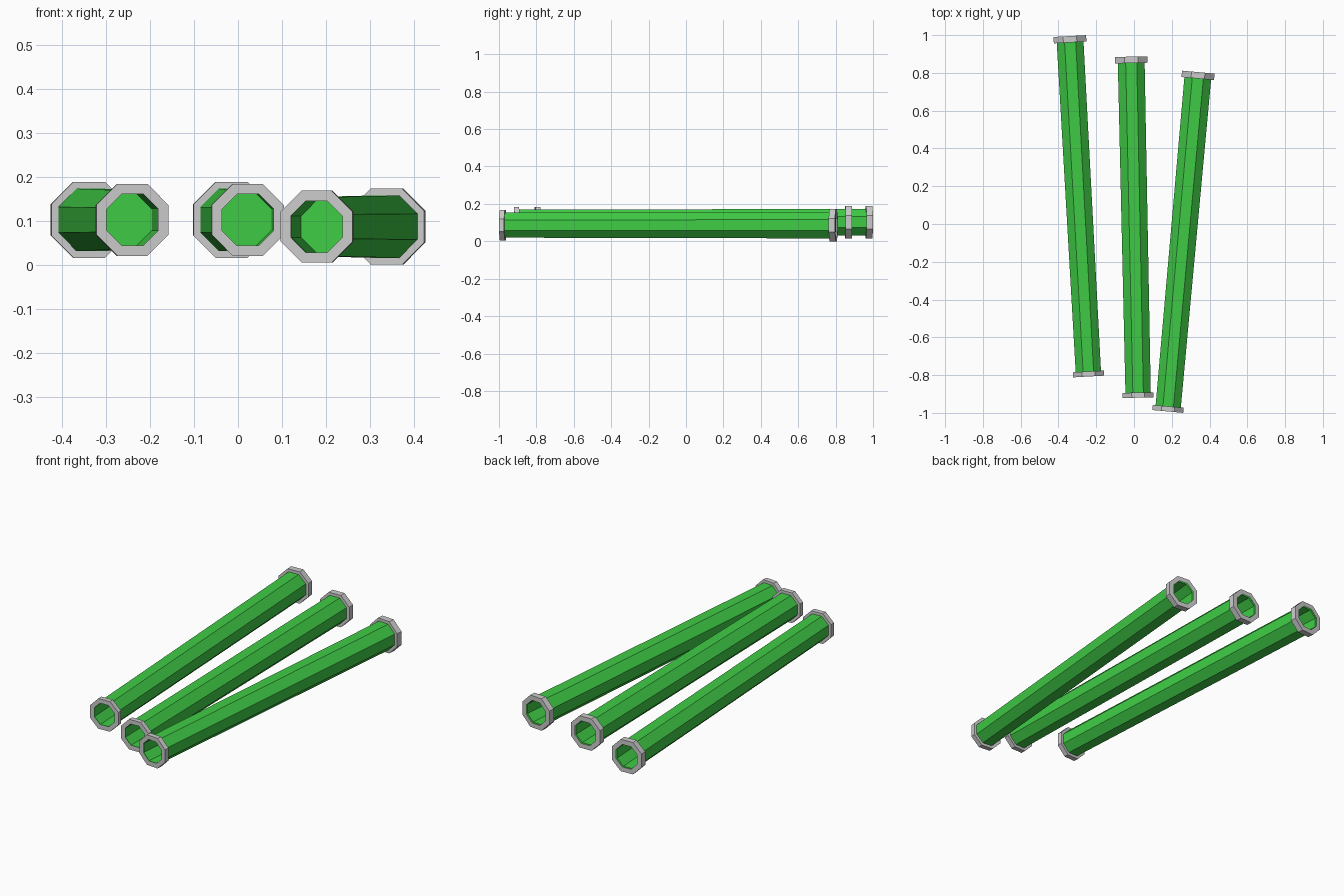
import bpy, math
from mathutils import Vector

if "Cube" in bpy.data.objects:
    bpy.data.objects.remove(bpy.data.objects["Cube"])

SIDES = 8
green = bpy.data.materials.new("green")
green.diffuse_color = (0.05, 0.6, 0.06, 1)
green.use_nodes = True
green.node_tree.nodes["Principled BSDF"].inputs["Base Color"].default_value = green.diffuse_color


def loft(name, sections, caps=False, closed=False, mat=None):
    """Octagonal loft along y; sections are (apothem, y)."""
    verts, faces = [], []
    for apothem, y in sections:
        r = apothem / math.cos(math.pi / SIDES)
        for k in range(SIDES):
            a = 2 * math.pi * (k + 0.5) / SIDES
            verts.append((r * math.cos(a), y, r * math.sin(a)))
    n = len(sections)
    for i in range(n if closed else n - 1):
        p, q = i * SIDES, (i + 1) % n * SIDES
        for k in range(SIDES):
            m = (k + 1) % SIDES
            faces.append((p + k, p + m, q + m, q + k))
    if caps:
        faces.append(tuple(reversed(range(SIDES))))
        faces.append(tuple(range((n - 1) * SIDES, n * SIDES)))
    mesh = bpy.data.meshes.new(name)
    mesh.from_pydata(verts, [], faces)
    if mat:
        mesh.materials.append(mat)
    ob = bpy.data.objects.new(name, mesh)
    bpy.context.collection.objects.link(ob)
    return ob


# Pipe axes: centre of the front collar, centre of the back collar
pipes = {
    "left": ((-0.241, -0.794, 0.102), (-0.339, 0.978, 0.102)),
    "middle": ((0.022, -0.906, 0.102), (-0.015, 0.869, 0.102)),
    "right": ((0.180, -0.979, 0.0865), (0.339, 0.787, 0.0865)),
}
DEPTH = 0.25
for side, (front, back) in pipes.items():
    a, b = Vector(front), Vector(back)
    h = (b - a).length / 2
    # Tube with a recessed floor in each mouth, slightly wider at the back
    tube = loft(side + "_pipe", [
        (0.059, -h + DEPTH), (0.059, -h - 0.008), (0.067, -h - 0.008),
        (0.071, h + 0.008), (0.061, h + 0.008), (0.061, h - DEPTH)],
        caps=True, mat=green)
    # Collars round both ends
    f, r = 0.0135, 0.017
    front_collar = loft(side + "_front_collar", [
        (0.0588, -h - f), (0.082, -h - f), (0.082, -h + f), (0.0625, -h + f)])
    back_collar = loft(side + "_back_collar", [
        (0.0625, h - r), (0.0865, h - r), (0.0865, h + r), (0.0608, h + r)])
    for ob in (tube, front_collar, back_collar):
        ob.location = (a + b) / 2
        ob.rotation_euler.z = math.atan2(-(b - a).x, (b - a).y)
